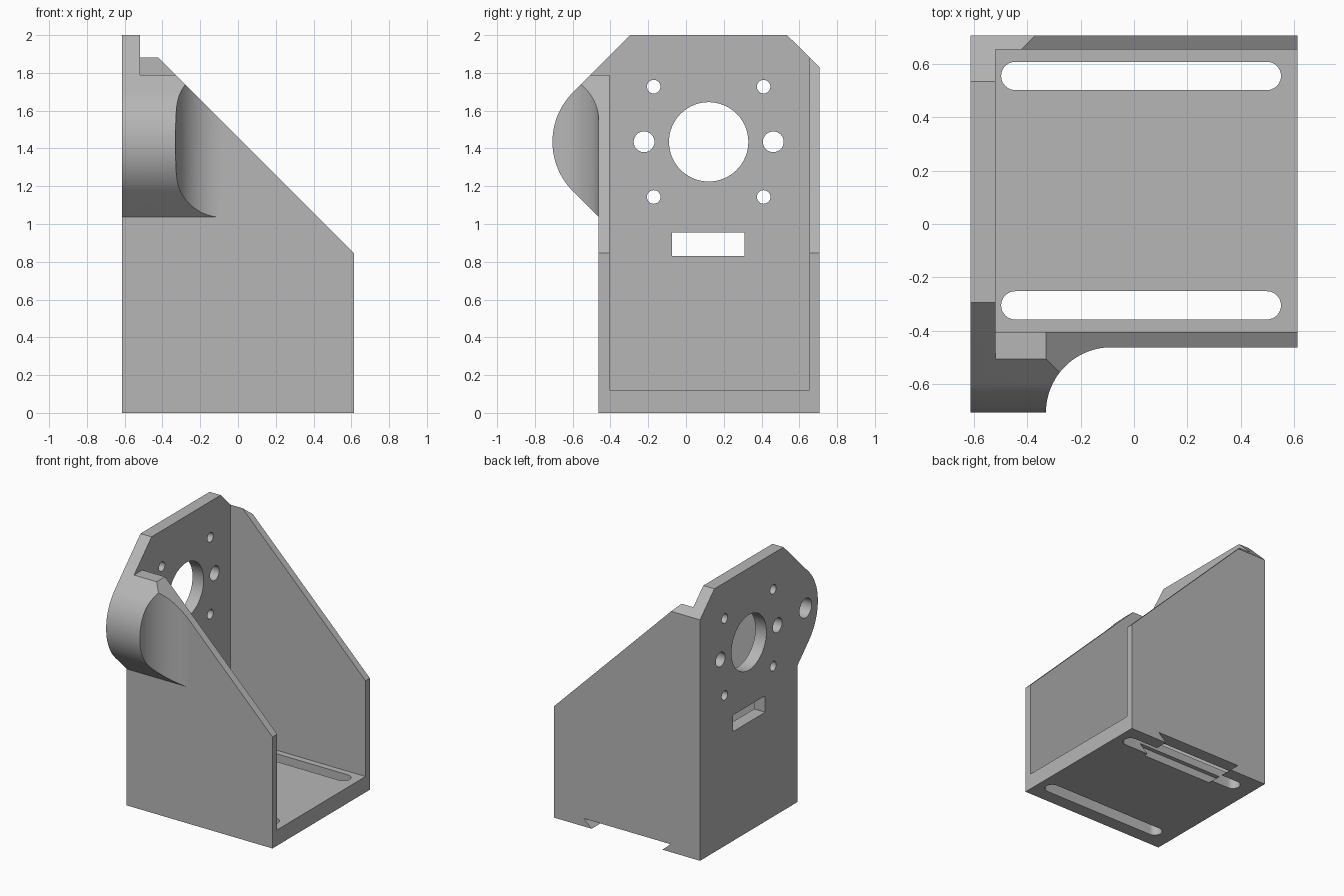
import bpy, bmesh
from math import sin, cos, pi, radians
from mathutils import Vector

if "Cube" in bpy.data.objects:
    bpy.data.objects.remove(bpy.data.objects["Cube"], do_unlink=True)

grey = bpy.data.materials.new("light_grey")
grey.use_nodes = True
COLOUR = (0.47, 0.47, 0.47, 1)
grey.diffuse_color = COLOUR
grey.node_tree.nodes["Principled BSDF"].inputs["Base Color"].default_value = COLOUR


def prism(name, points, axis, lo, hi):
    """Extrude a 2D profile along an axis; the profile uses the other two axes in order."""
    def place(p, t):
        co = list(p)
        co.insert("xyz".index(axis), t)
        return Vector(co)
    bm = bmesh.new()
    face = bm.faces.new([bm.verts.new(place(p, lo)) for p in points])
    top = bmesh.ops.extrude_face_region(bm, geom=[face])["geom"]
    shift = place((0, 0), hi - lo)
    bmesh.ops.translate(bm, vec=shift, verts=[g for g in top if isinstance(g, bmesh.types.BMVert)])
    bmesh.ops.recalc_face_normals(bm, faces=bm.faces)
    mesh = bpy.data.meshes.new(name)
    bm.to_mesh(mesh)
    bm.free()
    mesh.materials.append(grey)
    obj = bpy.data.objects.new(name, mesh)
    bpy.context.collection.objects.link(obj)
    return obj


def arc(cx, cy, r, start, end, steps):
    angles = [radians(start + (end - start) * i / steps) for i in range(steps + 1)]
    return [(cx + r * cos(a), cy + r * sin(a)) for a in angles]


def circle(cx, cy, r, steps=48):
    return arc(cx, cy, r, 0, 360, steps)[:-1]


def rect(a0, b0, a1, b1):
    return [(a0, b0), (a1, b0), (a1, b1), (a0, b1)]


END, INNER = 0.613, -0.52          # bracket ends and inner face of the mounting plate
FRONT, BACK, AXIS_Z = -0.462, 0.707, 1.435
FAR = 3

# Bracket block: end outline with chamfers and the rounded side boss
outline = [(FRONT, 0), (BACK, 0), (BACK, 1.83), (0.535, 2), (-0.295, 2)]
outline += arc(-0.337, AXIS_Z, 0.37, 135, 225, 32) + [(FRONT, 1.036)]
bracket = prism("motor_bracket", outline, "x", -END, END)

cutters = [
    # Open space between the side walls
    prism("cavity", rect(-0.405, 0.12, 0.655, FAR), "x", INNER, FAR),
    # Sloping upper edge of both walls
    prism("slope", [(INNER, 1.98), (1, 0.46), (1, FAR), (INNER, FAR)], "y", -2, 2),
    # Flat shoulder on the front wall
    prism("shoulder", rect(INNER, -2, 2, -0.38), "z", 1.79, FAR),
    # Concave blend from boss to front wall
    prism("boss_blend", [(-0.33, -1)] + arc(-0.085, -0.707, 0.245, 180, 90, 32)
          + [(1, FRONT), (1, -1)], "z", 1, FAR),
    # Plate openings: shaft hole, rectangular window, blind boss hole
    prism("shaft_hole", circle(0.12, AXIS_Z, 0.21, 64), "x", -1, 0),
    prism("window", rect(-0.075, 0.83, 0.31, 0.955), "x", -1, 0),
    prism("boss_hole", circle(-0.56, AXIS_Z, 0.073), "x", -1, -0.4),
    # Dovetail channel under the back wall
    prism("dovetail", [(-0.275, -0.02), (0.275, -0.02), (0.365, 0.06), (-0.365, 0.06)],
          "y", 0.47, 1),
]

# Mounting screw holes, mirrored about the shaft
for side in (-1, 1):
    cutters.append(prism("pin_hole", circle(0.12 + side * 0.342, AXIS_Z, 0.055, 32), "x", -1, -0.45))
    for up in (-1, 1):
        cutters.append(prism("screw_hole", circle(0.12 + side * 0.291, AXIS_Z + up * 0.292, 0.036, 24),
                             "x", -1, -0.45))

# Long rounded slots in the floor
for y in (-0.305, 0.555):
    stadium = arc(-0.445, y, 0.053, 90, 270, 16) + arc(0.498, y, 0.053, -90, 90, 16)
    cutters.append(prism("floor_slot", stadium, "z", -1, 0.5))

bpy.context.view_layer.objects.active = bracket
bracket.select_set(True)
for cutter in cutters:
    mod = bracket.modifiers.new(cutter.name, "BOOLEAN")
    mod.operation = "DIFFERENCE"
    mod.solver = "EXACT"
    mod.object = cutter
    bpy.ops.object.modifier_apply(modifier=mod.name)
    bpy.data.objects.remove(cutter, do_unlink=True)

bpy.ops.object.shade_smooth_by_angle(angle=radians(25))
